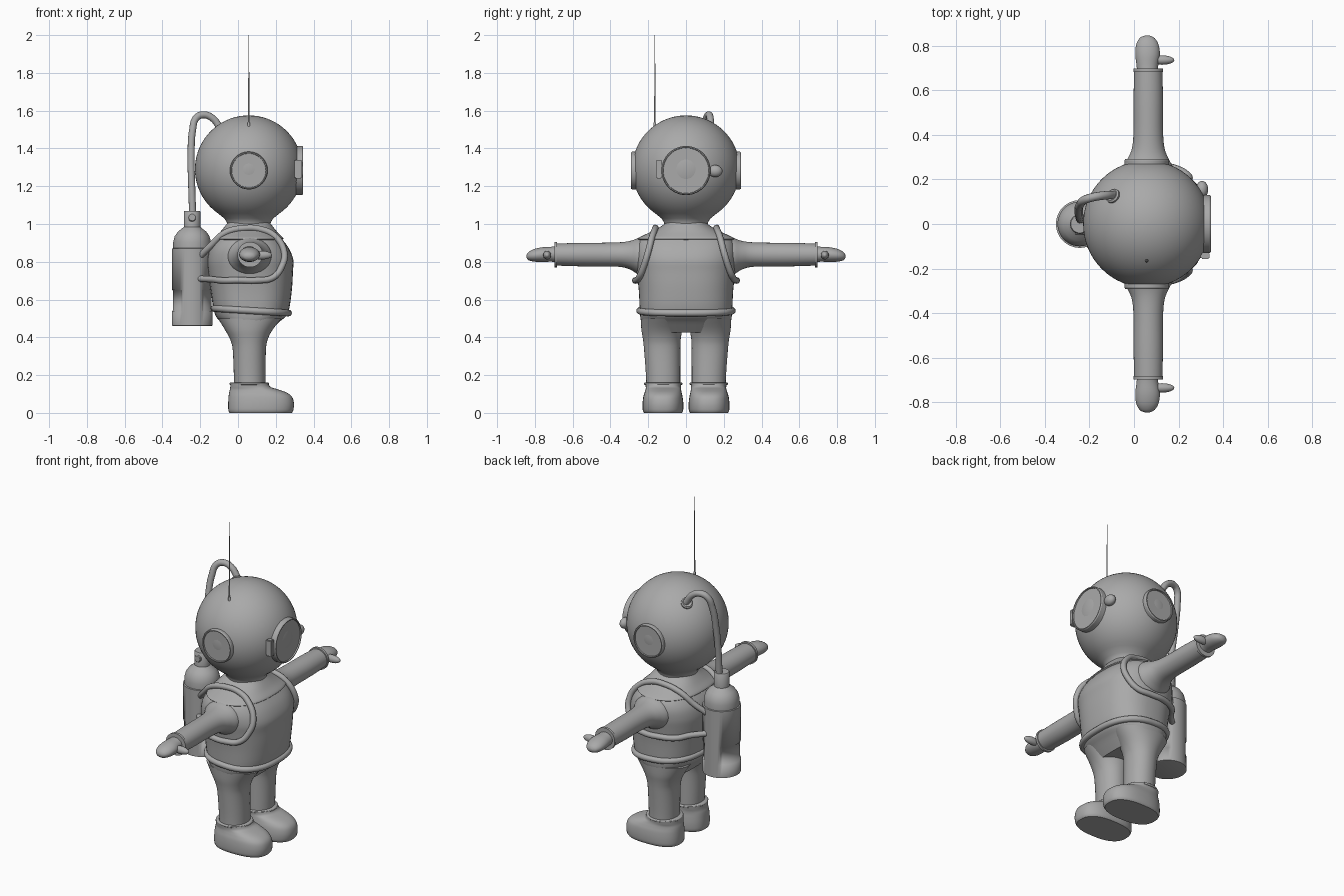
import bpy, bmesh, math
from mathutils import Vector, Matrix

if "Cube" in bpy.data.objects:
    bpy.data.objects.remove(bpy.data.objects["Cube"])

grey = bpy.data.materials.new("suit_grey")
grey.diffuse_color = (0.4, 0.4, 0.4, 1)
grey.use_nodes = True
grey.node_tree.nodes["Principled BSDF"].inputs["Base Color"].default_value = grey.diffuse_color


def finish(name, bm, angle=40):
    bmesh.ops.remove_doubles(bm, verts=bm.verts, dist=1e-5)
    bmesh.ops.recalc_face_normals(bm, faces=bm.faces)
    me = bpy.data.meshes.new(name)
    bm.to_mesh(me)
    bm.free()
    me.materials.append(grey)
    ob = bpy.data.objects.new(name, me)
    bpy.context.collection.objects.link(ob)
    bpy.ops.object.select_all(action='DESELECT')
    ob.select_set(True)
    bpy.context.view_layer.objects.active = ob
    bpy.ops.object.shade_smooth_by_angle(angle=math.radians(angle))
    return ob


def skin(bm, rings):
    """Join rings of points into a capped surface."""
    vr = [[bm.verts.new(p) for p in r] for r in rings]
    n = len(vr[0])
    for a, b in zip(vr, vr[1:]):
        for i in range(n):
            bm.faces.new((a[i], a[(i + 1) % n], b[(i + 1) % n], b[i]))
    bm.faces.new(vr[0])
    bm.faces.new(vr[-1])


def catmull(secs, steps=4):
    out = []
    for i in range(len(secs) - 1):
        p = [secs[max(0, min(len(secs) - 1, i + k))] for k in (-1, 0, 1, 2)]
        for j in range(steps):
            t = j / steps
            out.append([0.5 * (2 * b + (c - a) * t + (2 * a - 5 * b + 4 * c - d) * t * t
                               + (3 * b - a - 3 * c + d) * t ** 3) for a, b, c, d in zip(*p)])
    return out + [secs[-1]]


def sup(a, e):
    c, s = math.cos(a), math.sin(a)
    return math.copysign(abs(c) ** (2 / e), c), math.copysign(abs(s) ** (2 / e), s)


def loft(name, secs, axis='z', e=2.0, n=48, side=1):
    """Sections (position, centre u, half u, centre v, half v): u=x, v=y or z."""
    rings = []
    for t, cu, hu, cv, hv in catmull(secs):
        ring = []
        for i in range(n):
            c, s = sup(2 * math.pi * i / n, e)
            u, v = cu + hu * c, cv + hv * s
            ring.append((u, v * side, t) if axis == 'z' else (u, t * side, v))
        rings.append(ring)
    bm = bmesh.new()
    skin(bm, rings)
    return finish(name, bm)


def lathe(name, prof, origin=(0, 0, 0), direction=(0, 0, 1), n=48, angle=40):
    """Turn a profile of (radius, height) around a direction."""
    m = Matrix.Translation(origin) @ Vector(direction).to_track_quat('Z', 'Y').to_matrix().to_4x4()
    bm = bmesh.new()
    skin(bm, [[m @ Vector((max(r, 1e-4) * math.cos(2 * math.pi * i / n),
                           max(r, 1e-4) * math.sin(2 * math.pi * i / n), h))
               for i in range(n)] for r, h in prof])
    return finish(name, bm, angle)


def tube(name, pts, r, cyclic=False):
    cu = bpy.data.curves.new(name, 'CURVE')
    cu.dimensions = '3D'
    cu.bevel_depth, cu.bevel_resolution, cu.resolution_u = r, 4, 8
    cu.use_fill_caps = True
    sp = cu.splines.new('BEZIER')
    sp.bezier_points.add(len(pts) - 1)
    for b, p in zip(sp.bezier_points, pts):
        b.co = p
        b.handle_left_type = b.handle_right_type = 'AUTO'
    sp.use_cyclic_u = cyclic
    cu.materials.append(grey)
    ob = bpy.data.objects.new(name, cu)
    bpy.context.collection.objects.link(ob)
    return ob


def blob(name, centre, radii):
    bm = bmesh.new()
    bmesh.ops.create_uvsphere(bm, u_segments=24, v_segments=14, radius=1)
    bmesh.ops.transform(bm, matrix=Matrix.Translation(centre) @ Matrix.Diagonal((*radii, 1)), verts=bm.verts)
    return finish(name, bm, 60)


# Torso and hips
torso = loft("torso", [(.425, .055, .11, 0, .21), (.48, .062, .155, 0, .236), (.53, .07, .195, 0, .244),
                       (.65, .07, .215, 0, .25), (.75, .066, .225, 0, .262), (.81, .065, .228, 0, .27),
                       (.87, .06, .21, 0, .268), (.92, .058, .175, 0, .245), (.955, .057, .145, 0, .18),
                       (.985, .057, .12, 0, .125), (1.01, .057, .11, 0, .105)], e=2.5)
# Shoulder yoke under the helmet
loft("shoulder_yoke", [(.915, .058, .175, 0, .25), (.925, .058, .182, 0, .255), (.957, .057, .152, 0, .19),
                       (.99, .057, .125, 0, .128), (1.01, .057, .11, 0, .105)], e=2.4)
# Belt, sloping down to the front
belt = []
for k in range(24):
    c, s = sup(2 * math.pi * k / 24, 2.5)
    belt.append((.07 + .197 * c, .245 * s, .541 - .012 * c))
tube("belt", belt, .018, True)

# Helmet
C = Vector((.057, 0, 1.29))
R = .285
prof = [(R * math.sin(math.radians(a)), C.z + R * math.cos(math.radians(a))) for a in range(0, 146, 5)]
lathe("helmet", prof + [(.13, 1.03), (.117, 1.01), (.113, .985), (.113, .96)], (C.x, 0, 0), n=64)

# Windows with raised rims: front and both sides
for name, d, r, out in (("front_window", (1, 0, 0), .13, .288), ("left_window", (0, 1, 0), .1, .291),
                        ("right_window", (0, -1, 0), .1, .291)):
    lathe(name, [(r, .22), (r, out - .006), (r - .004, out), (r - .009, out), (r - .01, out - .008),
                 (0, out - .008)], (C.x, 0, 1.283), d, 56, 30)

# Hinge and latch of the front window
bm = bmesh.new()
bmesh.ops.create_cube(bm, size=1, matrix=Matrix.Translation((.319, -.143, 1.29)) @ Matrix.Diagonal((.04, .03, .1, 1)))
bmesh.ops.bevel(bm, geom=bm.edges[:], offset=.005, segments=2, affect='EDGES')
finish("window_hinge", bm)
blob("window_latch", (.305, .155, 1.28), (.028, .038, .032))

# Antenna
lathe("antenna", [(.007, 1.5), (.007, 1.535), (.004, 1.54), (.0015, 2.0)], (C.x, -.165, 0), n=10)

# Air tank with stepped shoulder and two shallow recesses
tank = lathe("air_tank", [(.1, .46), (.107, .462), (.107, .54), (.107, .65), (.107, .87), (.1, .872), (.1, .905),
                          (.092, .935), (.075, .96), (.055, .975), (.044, .985), (.044, 1.065), (.04, 1.07)],
             (-.243, 0, 0))
bm = bmesh.new()
bm.from_mesh(tank.data)
faces = []
for f in bm.faces:
    c = f.calc_center_median()
    if .55 < c.z < .64 and abs(c.x + .243) > .107 * math.cos(math.radians(58)):
        faces.append(f)
bmesh.ops.inset_region(bm, faces=faces, thickness=.001, depth=-.005, use_even_offset=True)
bm.to_mesh(tank.data)
bm.free()
lathe("tank_valve", [(.022, 0), (.022, .046), (.018, .05)], (-.243, 0, 1.035), (0, -1, 0), 24)

# Hose from the tank to the helmet, with a flange
tube("air_hose", [(-.24, .02, 1.05), (-.245, .035, 1.2), (-.248, .06, 1.35), (-.24, .09, 1.5), (-.222, .108, 1.56),
                  (-.185, .12, 1.578), (-.135, .128, 1.56), (-.09, .13, 1.5)], .019)
fd = (Vector((-.1, .13, 1.505)) - C).normalized()
lathe("hose_flange", [(.034, .265), (.034, .291), (.027, .297), (0, .297)], C, fd, 28)

bpy.context.view_layer.update()
for s, side in ((1, "left"), (-1, "right")):
    # Harness strap, laid on the torso and tied to the tank
    path = [(-.2, .08, .83), (-.13, .12, .88), (-.06, .15, .94), (.03, .165, .985), (.12, .165, .975), (.19, .175, .93),
            (.25, .205, .85), (.24, .235, .77), (.19, .26, .715), (.1, .28, .70), (0, .28, .70),
            (-.09, .23, .70), (-.15, .16, .705), (-.2, .09, .71)]
    pts = []
    for i, p in enumerate(path):
        p = Vector((p[0], p[1] * s, p[2]))
        if 0 < i < len(path) - 1:
            ok, q, nrm, _ = torso.closest_point_on_mesh(p)
            p = q + nrm * .012
        pts.append(p)
    tube(side + "_harness_strap", pts, .017)

    # Arm, cuff, mitten and thumb
    loft(side + "_arm", [(.15, .06, .125, .825, .105), (.24, .062, .118, .828, .1), (.29, .063, .093, .834, .078),
                         (.34, .064, .073, .838, .066), (.42, .064, .066, .838, .063), (.56, .064, .066, .838, .062),
                         (.69, .064, .063, .838, .058)], 'y', side=s)
    lathe(side + "_cuff", [(.05, .682), (.067, .682), (.067, .697), (.05, .697)], (.064, 0, .838), (0, s, 0))
    loft(side + "_hand", [(.66, .063, .048, .838, .048), (.705, .06, .048, .84, .04), (.76, .061, .055, .838, .039),
                          (.805, .06, .05, .834, .033), (.833, .059, .034, .83, .022), (.843, .059, .016, .829, .01),
                          (.845, .059, .004, .829, .002)], 'y', n=28, side=s)
    blob(side + "_thumb", (.125, .735 * s, .835), (.056, .021, .023))

    # Leg and boot
    loft(side + "_leg", [(.12, .063, .082, .12, .09), (.2, .062, .084, .121, .091), (.335, .06, .088, .126, .096),
                         (.39, .058, .1, .128, .1), (.44, .057, .126, .128, .108), (.5, .062, .168, .125, .115)],
         e=2.1, side=s)
    loft(side + "_boot", [(0, .12, .165, .122, .1), (.015, .121, .172, .122, .107), (.05, .122, .174, .122, .108),
                          (.085, .118, .168, .122, .104), (.108, .105, .152, .121, .098), (.124, .085, .128, .12, .094),
                          (.137, .066, .107, .12, .093), (.155, .06, .1, .12, .095)], e=2.5, side=s)
    loft(side + "_boot_cuff", [(.148, .06, .099, .12, .097), (.151, .06, .104, .12, .101),
                               (.158, .06, .104, .12, .101), (.161, .06, .099, .12, .097)], side=s)
